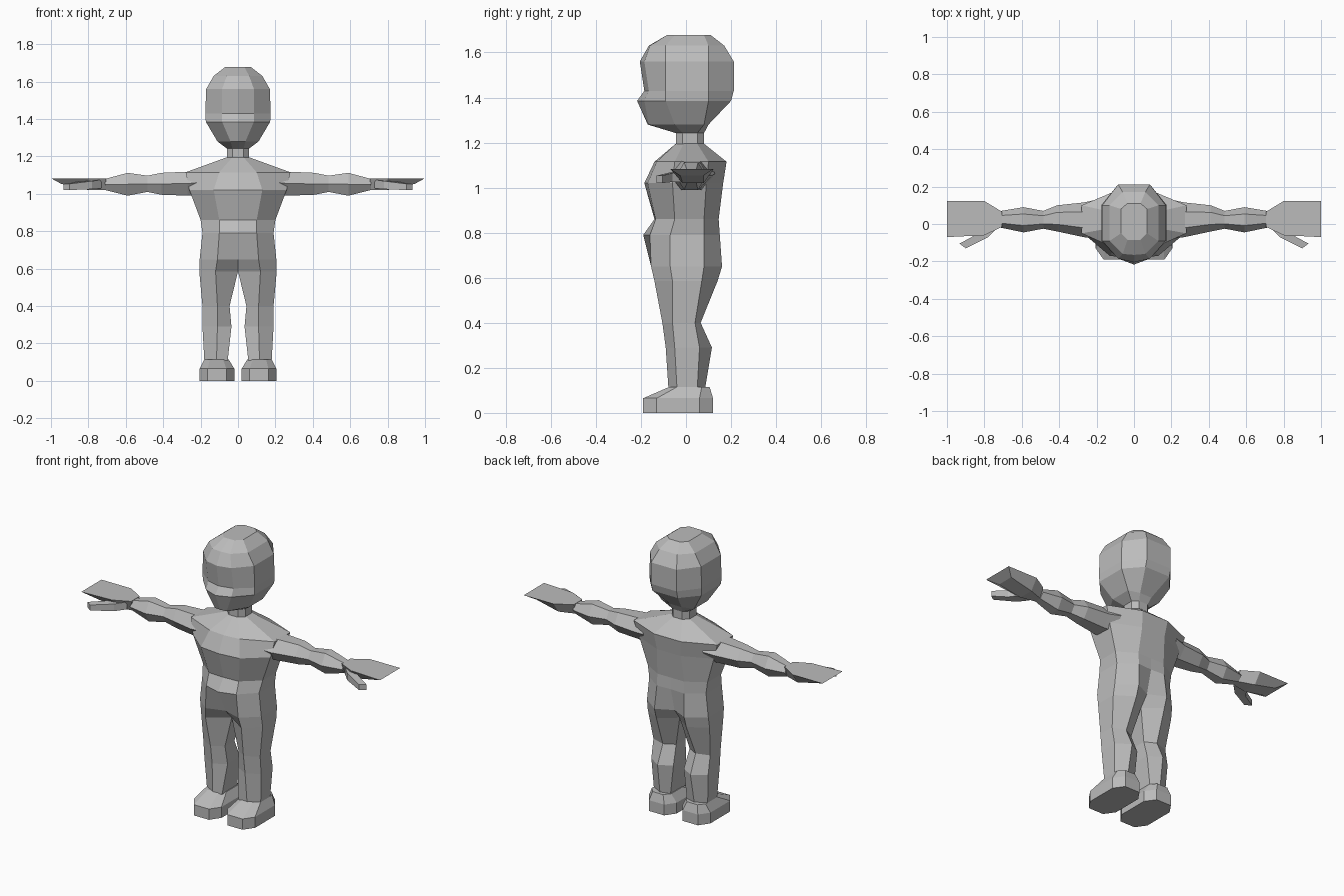
import bpy, bmesh

grey = bpy.data.materials.new("plain grey")
grey.diffuse_color = (0.5, 0.5, 0.5, 1)


def loft(name, rings, cap_start=True, cap_end=True):
    """Skin closed rings of points for the +x half, then mirror across x = 0."""
    bm = bmesh.new()
    rows = [[bm.verts.new(p) for p in ring] for ring in rings]
    n = len(rows[0])
    for r, s in zip(rows, rows[1:]):
        for i in range(n):
            j = (i + 1) % n
            bm.faces.new((r[i], r[j], s[j], s[i]))
    if cap_start:
        bm.faces.new(rows[0])
    if cap_end:
        bm.faces.new(rows[-1])
    # open the half along the mirror plane
    inner = [f for f in bm.faces if all(abs(v.co.x) < 1e-4 for v in f.verts)]
    bmesh.ops.delete(bm, geom=inner, context='FACES')
    bmesh.ops.recalc_face_normals(bm, faces=bm.faces[:])
    me = bpy.data.meshes.new(name)
    bm.to_mesh(me)
    bm.free()
    me.materials.append(grey)
    ob = bpy.data.objects.new(name, me)
    bpy.context.collection.objects.link(ob)
    mod = ob.modifiers.new("mirror", 'MIRROR')
    mod.use_axis[0] = True
    mod.merge_threshold = 0.0005
    return ob


def level(z, *xy):
    return [(x, y, z) for x, y in xy]


# Torso from neck base to belly, then the hips splitting into legs
torso = [
    level(1.195, (0, -.045), (.03, -.045), (.06, -.01), (.06, .05), (.03, .08), (0, .08)),
    level(1.115, (0, -.14), (.10, -.13), (.28, -.05), (.28, .10), (.09, .18), (0, .18)),
    level(1.02, (0, -.185), (.13, -.17), (.26, -.06), (.25, .09), (.08, .165), (0, .165)),
    level(.86, (0, -.14), (.10, -.135), (.20, -.05), (.20, .08), (.09, .145), (0, .145)),
    level(.79, (0, -.19), (.10, -.16), (.19, -.07), (.19, .08), (.09, .15), (0, .145)),
]
legs = [
    level(.65, (0, -.12), (.11, -.155), (.205, -.07), (.205, .08), (.10, .16), (0, .11)),
    level(.585, (0, -.06), (.12, -.14), (.207, -.06), (.207, .07), (.10, .14), (0, .06)),
    level(.40, (.045, -.06), (.11, -.105), (.19, -.06), (.19, .04), (.11, .065), (.045, .03)),
    level(.29, (.035, -.05), (.11, -.09), (.19, -.05), (.19, .06), (.11, .115), (.035, .07)),
    level(.11, (.055, -.075), (.115, -.078), (.18, -.04), (.18, .05), (.115, .085), (.055, .07)),
]
loft("body_and_legs", torso + legs, cap_start=False)


# Feet: chamfered blocks with a sloping instep
def foot_ring(z, x0, x1, y0, y1, c, d):
    return level(z, (x0 + c, y0), (x1 - c, y0), (x1, y0 + d), (x1, y1 - d),
                 (x1 - c, y1), (x0 + c, y1), (x0, y1 - d), (x0, y0 + d))


loft("foot", [
    foot_ring(0, .02, .205, -.19, .12, .042, .06),
    foot_ring(.065, .02, .205, -.19, .12, .042, .06),
    foot_ring(.115, .05, .18, -.075, .105, .03, .035),
])

# Neck
neck = [(0, -.045), (.03, -.045), (.06, -.015), (.06, .05), (.03, .08), (0, .08)]
loft("neck", [level(1.18, *neck), level(1.26, *neck)])

# Head: half octagon rings with a projecting nose and cheek ledge
head = [  # z, nose y, front x, front y, side x, side front y, side back y, back y
    (1.677, -.085, .035, -.085, .07, -.05, .08, .11),
    (1.63, -.165, .06, -.16, .13, -.09, .10, .17),
    (1.56, -.205, .085, -.185, .17, -.09, .10, .212),
    (1.43, -.185, .085, -.165, .175, -.09, .10, .212),
    (1.385, -.217, .085, -.185, .172, -.09, .10, .20),
    (1.28, -.17, .04, -.165, .11, -.05, .08, .10),
    (1.242, -.045, .03, -.045, .06, -.015, .05, .08),
]
loft("head", [level(z, (0, n), (fx, fy), (sx, a), (sx, b), (fx, by), (0, by))
              for z, n, fx, fy, sx, a, b, by in head])


# Arms: hexagonal rings along x
def arm_ring(x, y0, y1, z0, z1):
    q, m = (y1 - y0) * .27, z0 + (z1 - z0) * .5
    return [(x, y0, m), (x, y0 + q, z1), (x, y1 - q, z1),
            (x, y1, m), (x, y1 - q, z0), (x, y0 + q, z0)]


loft("arm", [arm_ring(*r) for r in (
    (.20, -.08, .13, .99, 1.135),
    (.27, -.07, .115, .99, 1.118),
    (.41, -.04, .10, .995, 1.112),
    (.485, -.025, .07, 1.01, 1.097),
    (.59, -.045, .09, .99, 1.112),
    (.71, -.02, .07, 1.02, 1.08),
)])


# Hand: flat-topped mitten with a bevelled palm
def hand_ring(x, y0, y1, xb, z0, inset):
    return [(x, y0, 1.083), (x, y1, 1.083),
            (xb, y1 - inset, z0), (xb, y0 + inset, z0)]


loft("hand", [
    hand_ring(.705, -.015, .065, .705, 1.02, .02),
    hand_ring(.80, -.06, .123, .80, 1.02, .045),
    hand_ring(1.0, -.07, .123, .945, 1.053, .045),
])

# Thumb
loft("thumb", [
    [(.73, -.02, 1.03), (.80, .01, 1.025), (.80, .01, 1.07), (.73, -.02, 1.075)],
    [(.78, -.07, 1.025), (.85, -.06, 1.025), (.85, -.06, 1.065), (.78, -.07, 1.068)],
    [(.90, -.13, 1.02), (.933, -.105, 1.02), (.933, -.105, 1.053), (.90, -.13, 1.053)],
])
